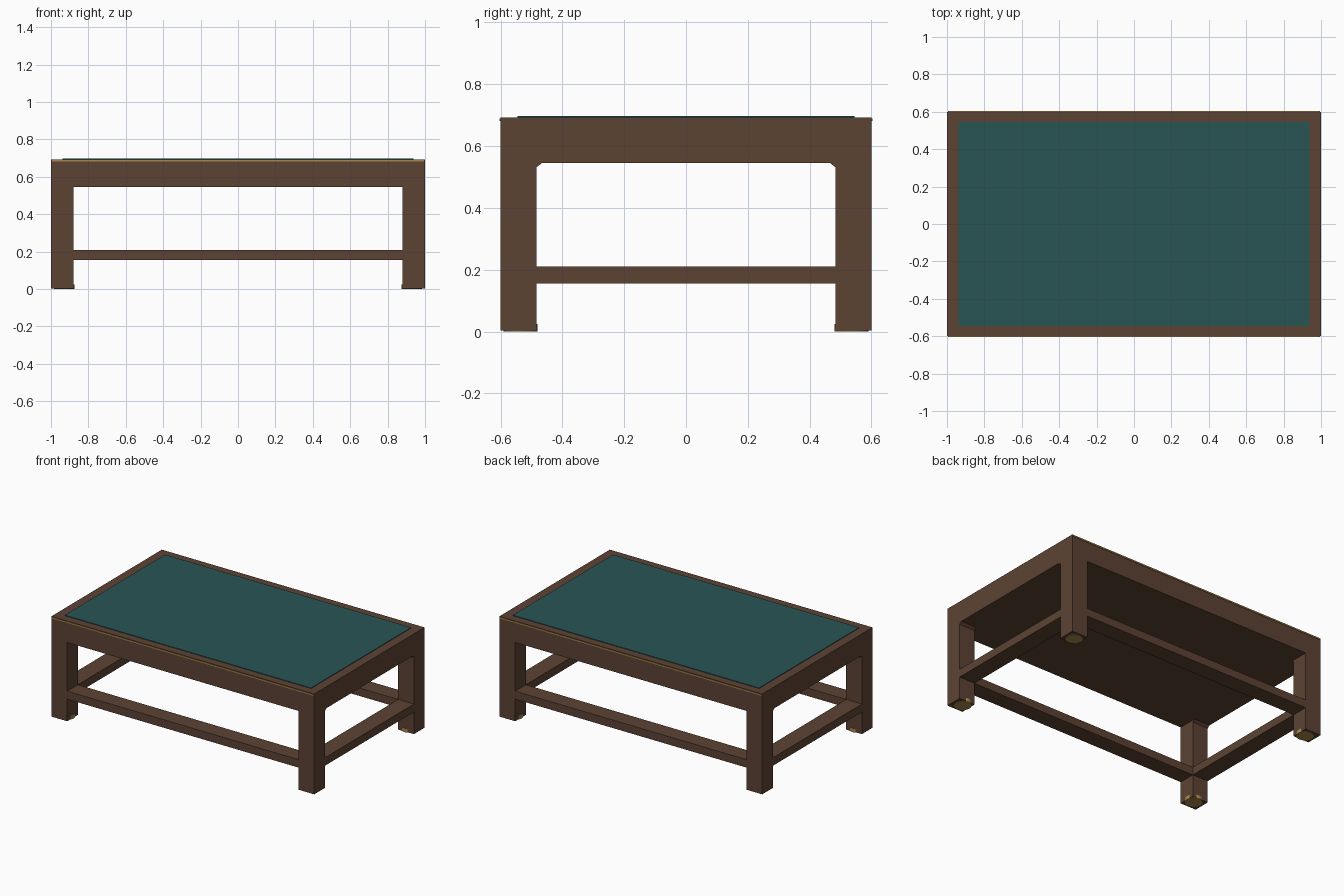
import bpy, bmesh

if "Cube" in bpy.data.objects:
    bpy.data.objects.remove(bpy.data.objects["Cube"])


def material(name, rgb):
    m = bpy.data.materials.new(name)
    m.diffuse_color = (*rgb, 1)
    m.use_nodes = True
    m.node_tree.nodes["Principled BSDF"].inputs["Base Color"].default_value = m.diffuse_color
    return m


WOOD = material("brown_wood", (0.108, 0.055, 0.034))
FELT = material("teal_inlay", (0.022, 0.09, 0.09))
BRASS = material("brass", (0.40, 0.25, 0.07))


def finish(name, bm, mat):
    bmesh.ops.recalc_face_normals(bm, faces=bm.faces)
    mesh = bpy.data.meshes.new(name)
    bm.to_mesh(mesh)
    bm.free()
    mesh.materials.append(mat)
    ob = bpy.data.objects.new(name, mesh)
    bpy.context.collection.objects.link(ob)
    return ob


def box(name, lo, hi, mat):
    bm = bmesh.new()
    bmesh.ops.create_cube(bm, size=1)
    for v in bm.verts:
        v.co = [(a + b) / 2 + c * (b - a) for a, b, c in zip(lo, hi, v.co)]
    return finish(name, bm, mat)


def wedge(name, x, y, z, dy, dz):
    # triangular corner block running across the leg thickness
    bm = bmesh.new()
    vs = [bm.verts.new((x, y + a, z + b)) for a, b in ((0, 0), (dy, 0), (0, dz))]
    face = bm.faces.new(vs)
    ext = bmesh.ops.extrude_face_region(bm, geom=[face])["geom"]
    w = -0.12 if x > 0 else 0.12
    bmesh.ops.translate(bm, vec=(w, 0, 0),
                        verts=[g for g in ext if isinstance(g, bmesh.types.BMVert)])
    return finish(name, bm, WOOD)


X, Y = 1.0, 0.60        # outer half sizes
XI, YI = 0.88, 0.484    # inner leg faces
APRON, TOP = 0.545, 0.693

# Thick top block and raised inlay
box("table_top", (-X, -Y, APRON), (X, Y, TOP), WOOD)
box("top_inlay", (-0.937, -0.545, TOP - 0.01), (0.937, 0.545, 0.697), FELT)

for sx, xn in ((-1, "left"), (1, "right")):
    x0, x1 = sorted((sx * XI, sx * X))
    # Side stretchers
    box(f"{xn}_stretcher", (x0, -YI, 0.155), (x1, YI, 0.21), WOOD)
    for sy, yn in ((-1, "front"), (1, "back")):
        y0, y1 = sorted((sy * YI, sy * Y))
        # Legs with small round brass feet
        box(f"{yn}_{xn}_leg", (x0, y0, 0.003), (x1, y1, APRON), WOOD)
        bm = bmesh.new()
        bmesh.ops.create_cone(bm, cap_ends=True, segments=24, radius1=0.055,
                              radius2=0.055, depth=0.025)
        bmesh.ops.translate(bm, verts=bm.verts, vec=(sx * 0.93, sy * 0.535, 0.0125))
        foot = finish(f"{yn}_{xn}_foot", bm, BRASS)
        for p in foot.data.polygons:
            p.use_smooth = len(p.vertices) == 4
        foot.data.set_sharp_from_angle(angle=0.6)
        # Corner blocks in the side openings
        wedge(f"{yn}_{xn}_corner_block", sx * X, sy * YI, APRON, -sy * 0.018, -0.014)

for sy, yn in ((-1, "front"), (1, "back")):
    # Long stretchers and thin brass edge strips
    y0, y1 = sorted((sy * YI, sy * Y))
    box(f"{yn}_stretcher", (-XI, y0, 0.155), (XI, y1, 0.21), WOOD)
    y0, y1 = sorted((sy * (Y - 0.01), sy * (Y + 0.003)))
    box(f"{yn}_brass_strip", (-0.995, y0, 0.681), (0.995, y1, 0.689), BRASS)
